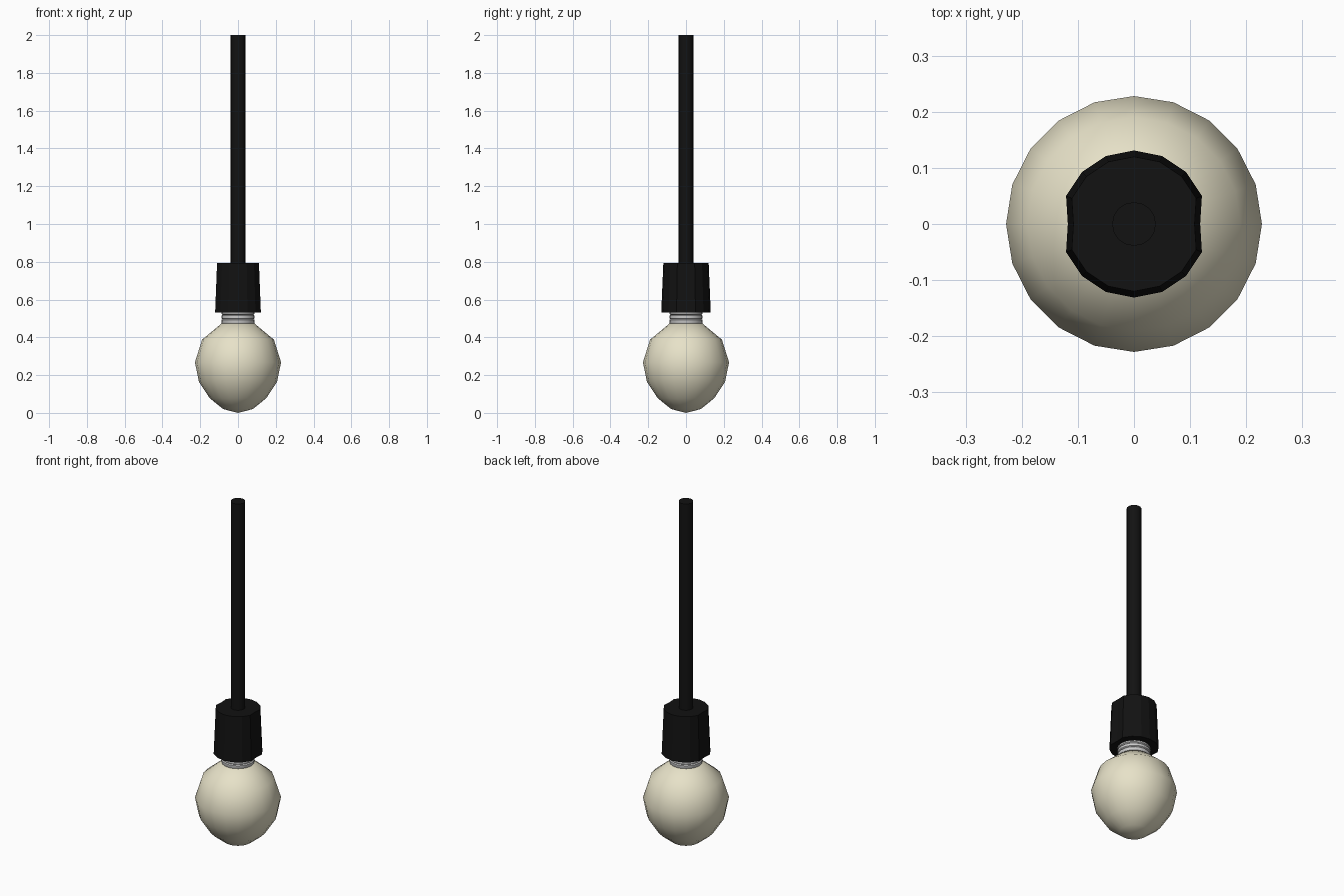
import bpy, bmesh, math

if "Cube" in bpy.data.objects:
    bpy.data.objects.remove(bpy.data.objects["Cube"])


def material(name, color):
    m = bpy.data.materials.new(name)
    m.diffuse_color = (*color, 1)
    m.use_nodes = True
    m.node_tree.nodes["Principled BSDF"].inputs["Base Color"].default_value = m.diffuse_color
    return m


def lathe(name, profile, sides, mat=None, smooth=None, adjust=None):
    """Spin (radius, z) points, bottom to top, into a closed solid."""
    bm = bmesh.new()
    rings = []
    for r, z in profile:
        ring = []
        for i in range(sides):
            a = 2 * math.pi * i / sides
            k = adjust(i) if adjust else 1
            ring.append(bm.verts.new((r * k * math.cos(a), r * k * math.sin(a), z)))
        rings.append(ring)
    for lo, hi in zip(rings, rings[1:]):
        for i in range(sides):
            j = (i + 1) % sides
            bm.faces.new((lo[i], lo[j], hi[j], hi[i]))
    bm.faces.new(rings[0][::-1])
    bm.faces.new(rings[-1])
    bmesh.ops.remove_doubles(bm, verts=bm.verts, dist=0.0005)
    bmesh.ops.recalc_face_normals(bm, faces=bm.faces)
    mesh = bpy.data.meshes.new(name)
    bm.to_mesh(mesh)
    bm.free()
    if mat:
        mesh.materials.append(mat)
    ob = bpy.data.objects.new(name, mesh)
    bpy.context.collection.objects.link(ob)
    if smooth:
        bpy.ops.object.select_all(action='DESELECT')
        ob.select_set(True)
        bpy.context.view_layer.objects.active = ob
        bpy.ops.object.shade_smooth_by_angle(angle=math.radians(smooth))
    return ob


black = material("black_plastic", (0.006, 0.006, 0.006))
cream = material("cream_glass", (0.8, 0.76, 0.58))

# Glass bulb
lathe("bulb", [(0.0001, 0.0), (0.078, 0.02), (0.15, 0.078), (0.207, 0.165),
               (0.228, 0.268), (0.19, 0.388), (0.085, 0.475)],
      20, cream, smooth=60)

# Ridged metal screw base
screw = [(0.085, 0.472)]
for i in range(3):
    z = 0.478 + i * 0.023
    screw += [(0.088, z), (0.088, z + 0.014), (0.082, z + 0.0185)]
lathe("screw_base", screw, 20, smooth=30)

# Tapered socket, pinched in at its left and right sides
lathe("socket", [(0.131, 0.532), (0.12, 0.794)], 16, black,
      adjust=lambda i: 0.9 if i in (0, 8) else 1)

# Hanging cord
lathe("cord", [(0.039, 0.78), (0.039, 2.0)], 16, black, smooth=30)
